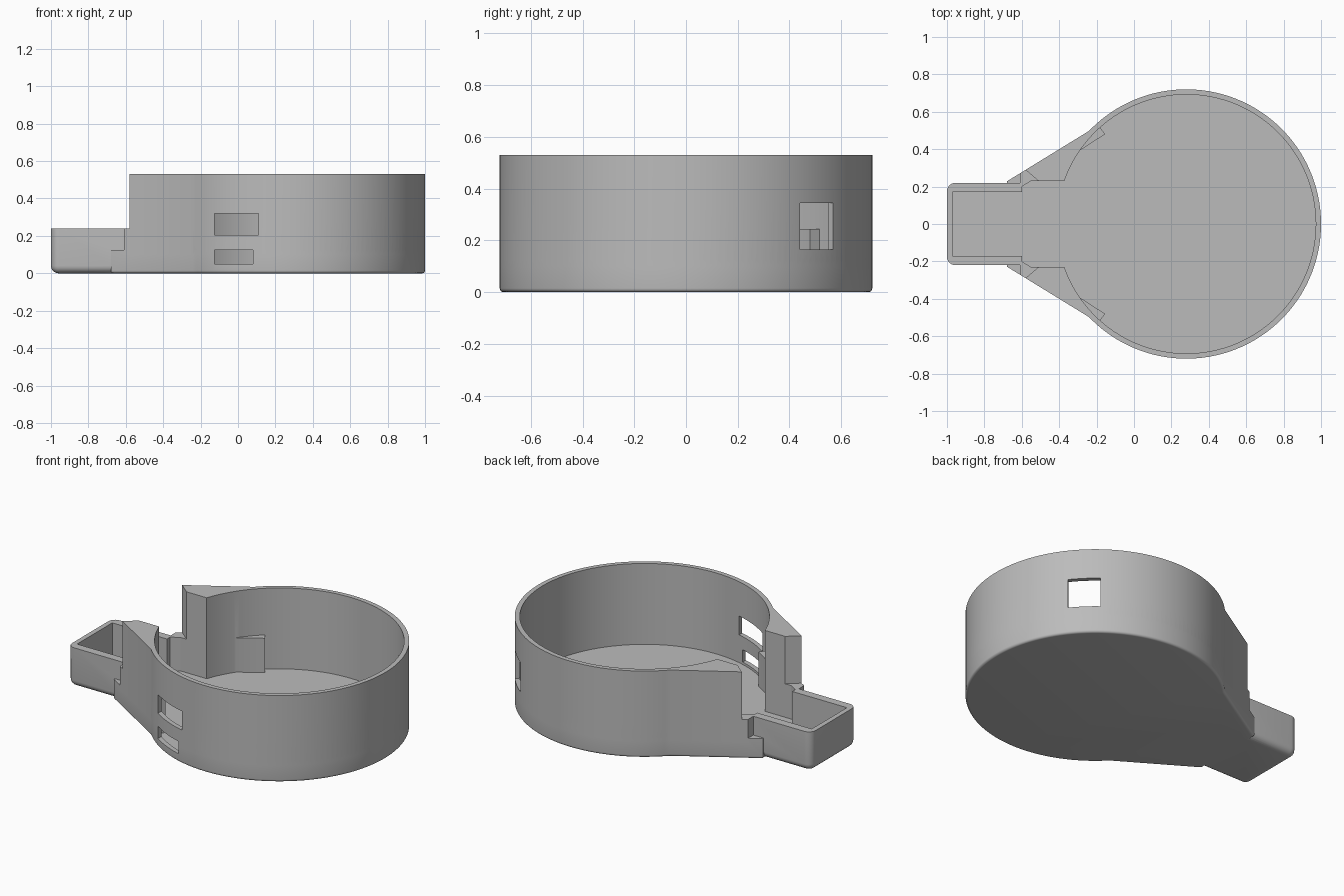
import bpy, bmesh, math
from mathutils import Matrix

if "Cube" in bpy.data.objects:
    bpy.data.objects.remove(bpy.data.objects["Cube"])

CX, R_OUT, R_IN = 0.28, 0.72, 0.692
HEIGHT, FLOOR = 0.53, 0.035
TANGENT_X, TANGENT_Y, SLOPE = -0.24, 0.498, 0.614

grey = bpy.data.materials.new("plain grey")
grey.use_nodes = True
grey.diffuse_color = (0.5, 0.5, 0.5, 1)
grey.node_tree.nodes["Principled BSDF"].inputs["Base Color"].default_value = (0.5, 0.5, 0.5, 1)


def prism(name, outline, z0, z1, corner=0, bottom=0, matrix=None):
    """Extrude a flat outline, optionally rounding upright and bottom edges."""
    bm = bmesh.new()
    face = bm.faces.new([bm.verts.new((x, y, z0)) for x, y in outline])
    top = bmesh.ops.extrude_face_region(bm, geom=[face])["geom"]
    bmesh.ops.translate(bm, vec=(0, 0, z1 - z0),
                        verts=[v for v in top if isinstance(v, bmesh.types.BMVert)])
    bmesh.ops.recalc_face_normals(bm, faces=bm.faces[:])
    if corner:
        upright = [e for e in bm.edges if abs(e.verts[0].co.z - e.verts[1].co.z) > 0.01]
        bmesh.ops.bevel(bm, geom=upright, offset=corner, segments=6, profile=0.5, affect='EDGES')
    if bottom:
        low = [e for e in bm.edges if all(abs(v.co.z - z0) < 1e-5 for v in e.verts)]
        bmesh.ops.bevel(bm, geom=low, offset=bottom, segments=5, profile=0.5, affect='EDGES')
    if matrix:
        bm.transform(matrix)
    mesh = bpy.data.meshes.new(name)
    bm.to_mesh(mesh)
    bm.free()
    mesh.materials.append(grey)
    obj = bpy.data.objects.new(name, mesh)
    bpy.context.collection.objects.link(obj)
    return obj


def rect(x0, x1, y0, y1):
    return [(x0, y0), (x1, y0), (x1, y1), (x0, y1)]


def mirrored(points):
    """Close an outline by mirroring its +y half across the x axis."""
    return points + [(x, -y) for x, y in reversed(points)]


def arc(radius, limit, steps):
    angles = [-limit + 2 * limit * i / steps for i in range(steps + 1)]
    return [(CX + radius * math.cos(a), radius * math.sin(a)) for a in angles]


def combine(target, tool, operation):
    mod = target.modifiers.new(operation, 'BOOLEAN')
    mod.operation, mod.solver, mod.object = operation, 'EXACT', tool
    bpy.context.view_layer.objects.active = target
    bpy.ops.object.modifier_apply(modifier=mod.name)
    bpy.data.objects.remove(tool)


def taper(x):
    return x, TANGENT_Y - (TANGENT_X - x) * SLOPE


# Round dish with its tapering neck, in three tiers
limit = math.atan2(TANGENT_Y, TANGENT_X - CX)
shell = arc(R_OUT, limit, 112)


def tier(name, tip, z0, z1, bottom=0):
    half = [(x, y) for x, y in tip]
    return prism(name, shell + half + [(x, -y) for x, y in reversed(half)], z0, z1, bottom=bottom)


body = tier("dish_body", [taper(-0.68)], 0, 0.125, 0.015)
combine(body, tier("neck_middle", [taper(-0.61)], 0.1, 0.24), 'UNION')
combine(body, tier("dish_wall", [taper(-0.58), (-0.51, 0.23)], 0.1, HEIGHT), 'UNION')

# Spout box
spout = prism("spout", rect(-1, -0.45, -0.22, 0.22), 0, 0.24, corner=0.045, bottom=0.04)
combine(body, spout, 'UNION')

# Hollows of dish, neck channel and spout
dish_hollow = arc(R_IN, math.pi, 128)[:-1]
combine(body, prism("dish_hollow", dish_hollow, FLOOR, 1), 'DIFFERENCE')
neck_hollow = mirrored([(0, 0.23), (-0.55, 0.23), (-0.6, 0.2)])
combine(body, prism("neck_hollow", neck_hollow, FLOOR, 1), 'DIFFERENCE')
combine(body, prism("spout_hollow", rect(-0.97, -0.5, -0.17, 0.17), FLOOR, 1), 'DIFFERENCE')

# Small stop blocks on the inner wall
for side in (1, -1):
    block = [(-0.31, 0.38), (-0.155, 0.48), (-0.19, 0.53), (-0.3, 0.45)]
    combine(body, prism("stop_block", [(x, y * side) for x, y in block], 0.02, 0.245), 'UNION')

# Two slots in the front wall
combine(body, prism("upper_slot", rect(-0.125, 0.11, -0.8, -0.49), 0.205, 0.32), 'DIFFERENCE')
combine(body, prism("lower_slot", rect(-0.125, 0.08, -0.8, -0.49), 0.05, 0.125), 'DIFFERENCE')

# Square port set diagonally in the wall
turn = Matrix.Translation((CX, 0, 0)) @ Matrix.Rotation(math.radians(45), 4, 'Z')
combine(body, prism("port", rect(0.6, 0.8, -0.09, 0.09), 0.165, 0.345, matrix=turn), 'DIFFERENCE')

body.select_set(True)
bpy.context.view_layer.objects.active = body
bpy.ops.object.shade_smooth_by_angle(angle=math.radians(30))
